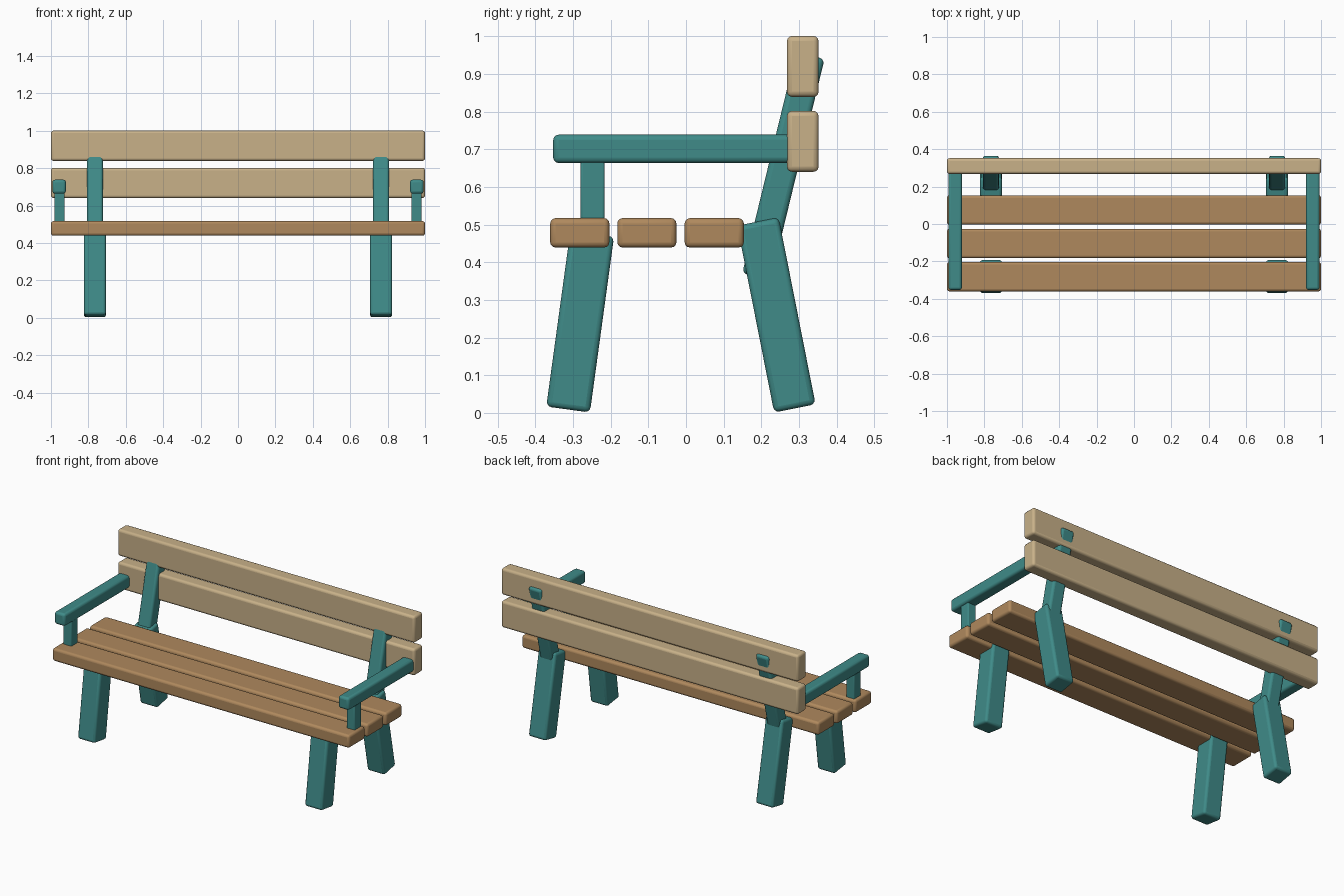
import bpy
from math import atan2, hypot
from mathutils import Vector

if "Cube" in bpy.data.objects:
    bpy.data.objects.remove(bpy.data.objects["Cube"])


def material(name, rgb):
    m = bpy.data.materials.new(name)
    m.diffuse_color = (*rgb, 1)
    m.use_nodes = True
    m.node_tree.nodes["Principled BSDF"].inputs["Base Color"].default_value = m.diffuse_color
    return m


teal = material("teal_paint", (0.05, 0.26, 0.25))
brown = material("seat_wood", (0.43, 0.25, 0.11))
tan = material("back_wood", (0.58, 0.44, 0.25))


def beam(name, centre, size, mat, tilt=0.0, bevel=0.014):
    """Rounded box, tilted about x."""
    bpy.ops.mesh.primitive_cube_add(size=1, location=centre)
    ob = bpy.context.object
    ob.name = name
    ob.scale = size
    bpy.ops.object.transform_apply(location=False, rotation=False, scale=True)
    ob.rotation_euler.x = tilt
    mod = ob.modifiers.new("rounded_edges", 'BEVEL')
    mod.width = bevel
    mod.segments = 3
    ob.data.materials.append(mat)
    bpy.ops.object.shade_smooth_by_angle()
    return ob


def post(name, x, low, high, width, depth, bevel=0.014):
    """Beam between two (y, z) end points at a given x."""
    dy, dz = high[0] - low[0], high[1] - low[1]
    mid = Vector((x, (low[0] + high[0]) / 2, (low[1] + high[1]) / 2))
    beam(name, mid, (width, depth, hypot(dy, dz)), teal, -atan2(dy, dz), bevel)


# Seat slats
for i, y in enumerate((-0.282, -0.104, 0.075)):
    beam(f"seat_slat_{i + 1}", (0, y, 0.478), (2, 0.157, 0.078), brown)

# Backrest slats
for i, z in enumerate((0.721, 0.92)):
    beam(f"back_slat_{i + 1}", (0, 0.31, z), (2, 0.084, 0.162), tan)

for side, s in (("left", -1), ("right", 1)):
    # Splayed legs
    post(f"front_leg_{side}", s * 0.765, (-0.313, 0.009), (-0.249, 0.476), 0.118, 0.117)
    post(f"back_leg_{side}", s * 0.765, (0.289, 0.012), (0.191, 0.508), 0.118, 0.112)
    # Leaning backrest supports
    post(f"back_support_{side}", s * 0.765, (0.187, 0.361), (0.33, 0.949), 0.086, 0.078)
    # Armrest and its front post
    beam(f"armrest_{side}", (s * 0.956, -0.03, 0.701), (0.072, 0.645, 0.075), teal)
    post(f"arm_post_{side}", s * 0.954, (-0.248, 0.49), (-0.248, 0.69), 0.055, 0.064, 0.006)
